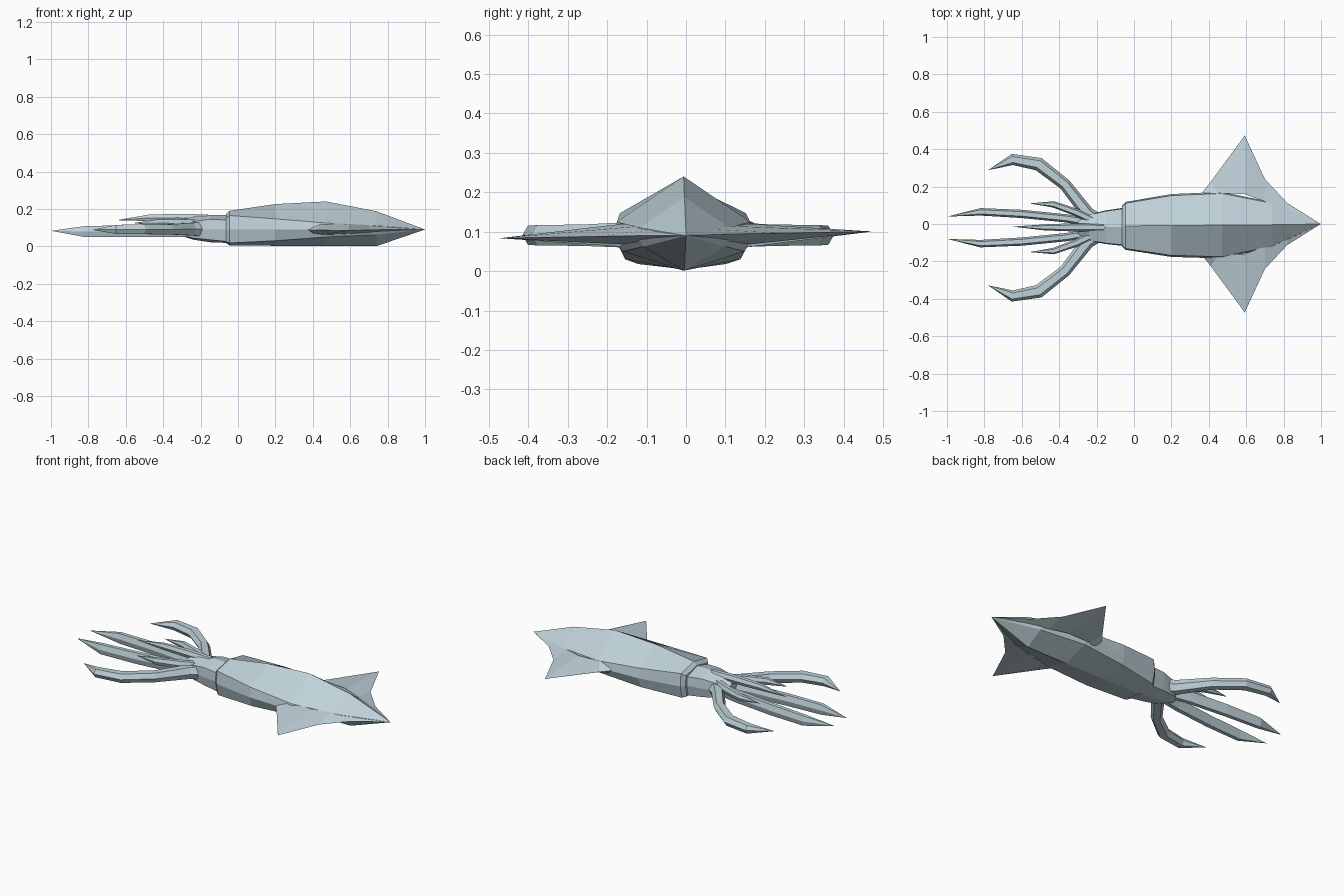
import bpy, bmesh, math
from mathutils import Vector

skin = bpy.data.materials.new("pale blue grey")
skin.diffuse_color = (0.52, 0.64, 0.69, 1)


def loft(name, rings, closed=True):
    """Skin a list of equal-length rings; one-point rings become tips."""
    bm = bmesh.new()
    loops = [[bm.verts.new(p) for p in r] for r in rings]
    for a, b in zip(loops, loops[1:]):
        n = max(len(a), len(b))
        for i in range(n):
            j = (i + 1) % n
            quad = [a[i % len(a)], a[j % len(a)], b[j % len(b)], b[i % len(b)]]
            bm.faces.new(list(dict.fromkeys(quad)))
    for end in (loops[0], loops[-1]):
        if len(end) > 2:
            bm.faces.new(end)
    bmesh.ops.recalc_face_normals(bm, faces=bm.faces[:])
    mesh = bpy.data.meshes.new(name)
    bm.to_mesh(mesh)
    bm.free()
    mesh.materials.append(skin)
    obj = bpy.data.objects.new(name, mesh)
    bpy.context.collection.objects.link(obj)
    return obj


def body_ring(x, cy, hw, top, shoulder, low, bottom, mid=0.09):
    """Eight-sided body section with a ridge on top and a keel below."""
    half = [(0.95 * hw, shoulder), (hw, mid), (0.87 * hw, low)]
    right = [(x, cy + y, z) for y, z in half]
    left = [(x, cy - y, z) for y, z in reversed(half)]
    return [(x, cy, top)] + right + [(x, cy, bottom)] + left


# Mantle: bevelled front rim, swelling body, pointed tail
loft("mantle", [
    body_ring(-0.065, -0.01, 0.108, 0.172, 0.150, 0.025, 0.018),
    body_ring(-0.045, -0.01, 0.128, 0.190, 0.165, 0.018, 0.005),
    body_ring(0.20, -0.008, 0.168, 0.226, 0.147, 0.030, 0.003),
    body_ring(0.47, -0.006, 0.178, 0.240, 0.125, 0.050, 0.001),
    body_ring(0.74, -0.004, 0.120, 0.188, 0.110, 0.062, 0.001),
    [(1.0, 0, 0.09)],
])

# Head, narrowing towards the arms
loft("head", [
    body_ring(-0.05, -0.015, 0.103, 0.168, 0.140, 0.025, 0.018),
    body_ring(-0.15, -0.017, 0.090, 0.168, 0.145, 0.035, 0.022),
    body_ring(-0.24, -0.02, 0.072, 0.165, 0.132, 0.045, 0.036),
    body_ring(-0.30, -0.02, 0.035, 0.150, 0.120, 0.060, 0.055),
])

# Fins: outer edge, inner root line and root half thickness
FIN = [  # x, edge y, root x, root y, half thickness
    (0.37, 0.175, 0.39, 0.13, 0.038),
    (0.41, 0.225, 0.45, 0.165, 0.032),
    (0.592, 0.473, 0.59, 0.16, 0.026),
    (0.70, 0.24, 0.70, 0.12, 0.020),
    (0.82, 0.112, 0.82, 0.07, 0.012),
]
for side, label in ((1, "left"), (-1, "right")):
    rings = []
    for x, y, rx, ry, t in FIN:
        edge_z = 0.092 + 0.018 * y * side
        rings.append([(x, side * y, edge_z),
                      (rx, side * ry, 0.094 + t), (rx, side * ry, 0.094 - t)])
    rings.append([(0.998, 0, 0.09)])
    loft("fin_" + label, rings)


def arm(name, path, side=1, cy=-0.02):
    """Six-sided arm along (x, y, z, half width, half height), ending in a tip."""
    pts = [Vector((x, cy + side * y, z)) for x, y, z, w, h in path]
    rings = []
    for i, (_, _, _, w, h) in enumerate(path):
        d = pts[min(i + 1, len(pts) - 1)] - pts[max(i - 1, 0)]
        across = Vector((-d.y, d.x, 0)).normalized()
        up = Vector((0, 0, 1))
        if w == 0:
            rings.append([pts[i]])
            continue
        rings.append([pts[i] + across * w * a + up * h * b for a, b in
                      ((1, 0), (0.55, 1), (-0.55, 1), (-1, 0), (-0.55, -1), (0.55, -1))])
    loft(name, rings)


CURLED = [(-0.17, 0.02, 0.092, 0.040, 0.040), (-0.25, 0.078, 0.092, 0.036, 0.034),
          (-0.37, 0.232, 0.091, 0.032, 0.027), (-0.51, 0.340, 0.091, 0.036, 0.026),
          (-0.65, 0.365, 0.091, 0.030, 0.024), (-0.78, 0.308, 0.088, 0, 0)]
LONG = [(-0.20, 0.022, 0.085, 0.022, 0.035), (-0.36, 0.050, 0.083, 0.022, 0.033),
        (-0.60, 0.074, 0.081, 0.022, 0.032), (-0.82, 0.085, 0.079, 0.020, 0.029),
        (-0.998, 0.060, 0.083, 0, 0)]
SHORT = [(-0.20, 0.030, 0.115, 0.022, 0.026), (-0.31, 0.082, 0.122, 0.020, 0.022),
         (-0.43, 0.125, 0.125, 0.017, 0.018), (-0.56, 0.130, 0.125, 0, 0)]
for side, label in ((1, "left"), (-1, "right")):
    arm("curled_arm_" + label, CURLED, side)
    arm("long_arm_" + label, LONG, side)
    arm("short_arm_" + label, SHORT, side)

# Single arm along the top
arm("upper_arm", [(-0.16, 0, 0.150, 0.020, 0.020), (-0.32, 0, 0.153, 0.022, 0.021),
                  (-0.48, 0, 0.152, 0.016, 0.017), (-0.65, 0.004, 0.140, 0, 0)], 1, -0.018)
